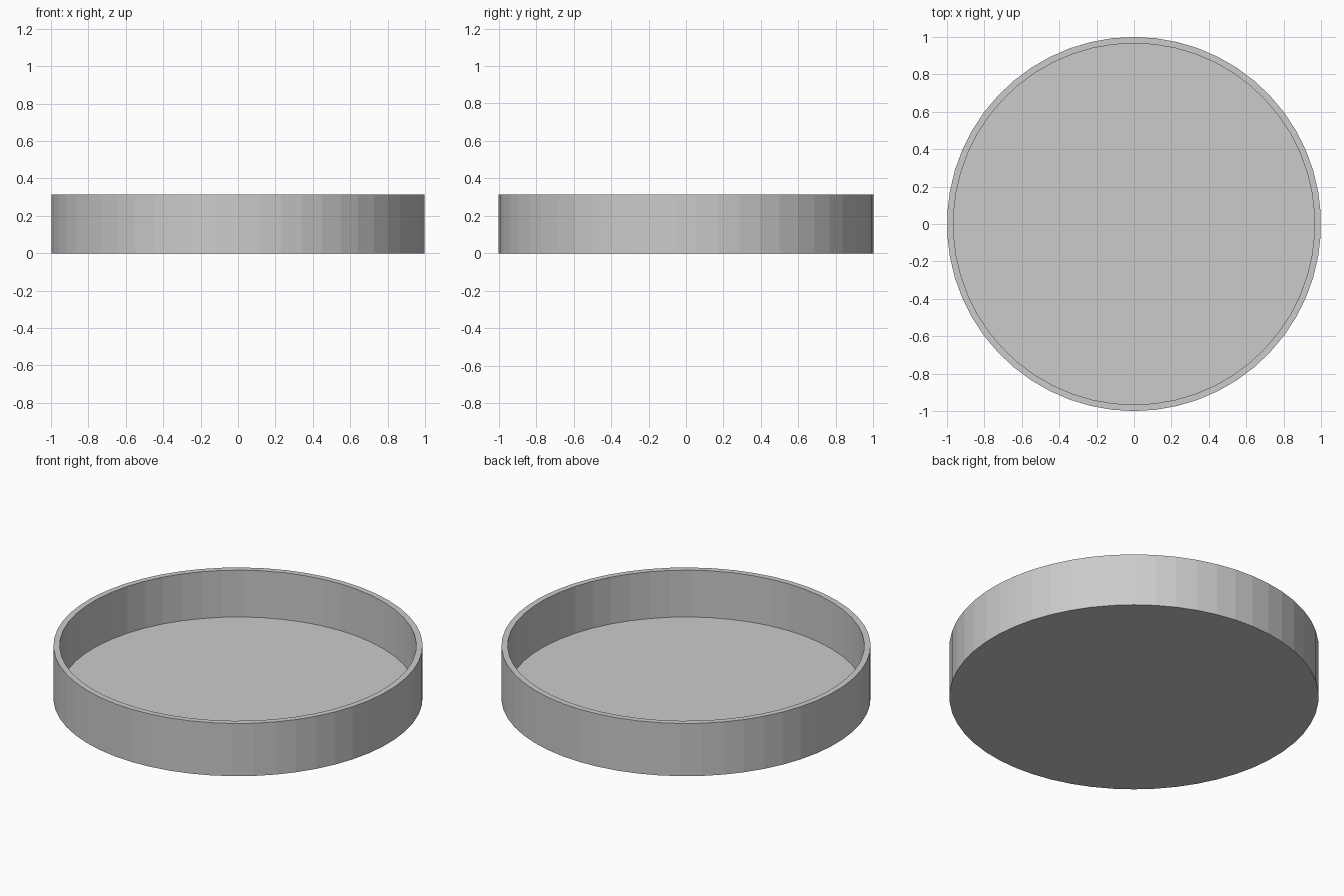
import bpy, bmesh
from math import sin, cos, tau

if "Cube" in bpy.data.objects:
    bpy.data.objects.remove(bpy.data.objects["Cube"])

SIDES = 54
# (radius, height) of each ring: base, outer rim, inner rim, inner floor
PROFILE = [(1.0, 0.0), (1.0, 0.315), (0.966, 0.315), (0.966, 0.035)]

# Round shallow dish with a vertical wall and flat floor
bm = bmesh.new()
rings = [[bm.verts.new((r * sin(tau * i / SIDES), r * cos(tau * i / SIDES), z))
          for i in range(SIDES)] for r, z in PROFILE]
for a, b in zip(rings, rings[1:]):
    for i in range(SIDES):
        j = (i + 1) % SIDES
        bm.faces.new((a[i], a[j], b[j], b[i]))

# Underside and inner floor
bm.faces.new(rings[0])
bm.faces.new(rings[-1])
bmesh.ops.recalc_face_normals(bm, faces=bm.faces)

mesh = bpy.data.meshes.new("dish")
bm.to_mesh(mesh)
bm.free()
bpy.context.collection.objects.link(bpy.data.objects.new("dish", mesh))
